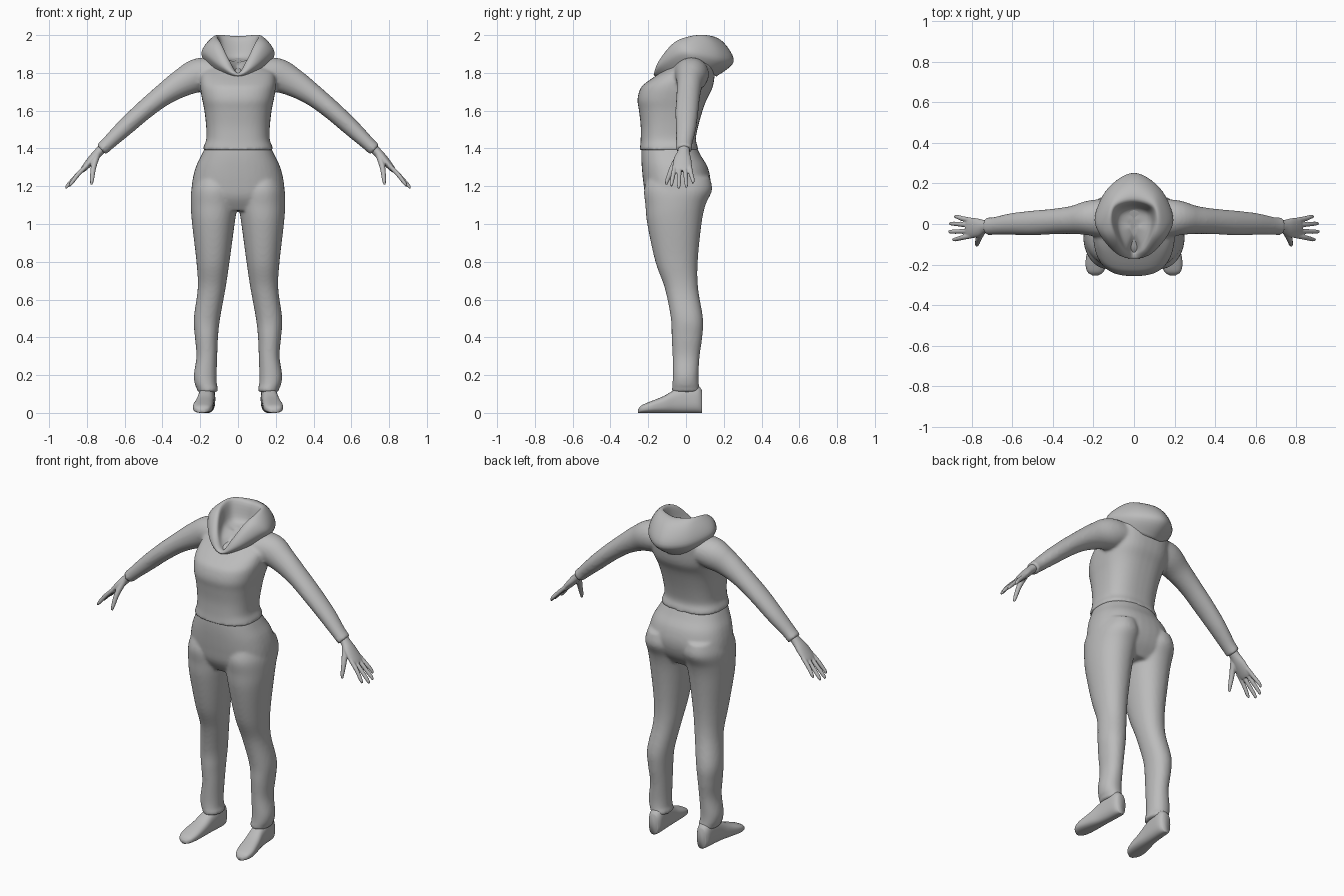
import bpy, bmesh, math
from mathutils import Vector

GREY = bpy.data.materials.new("plain grey")
GREY.diffuse_color = (0.5, 0.5, 0.5, 1)


def spline(keys, steps, closed=False):
    """Catmull-Rom resampling of equal-length tuples."""
    n, out = len(keys), []
    pick = (lambda i: keys[i % n]) if closed else (lambda i: keys[min(max(i, 0), n - 1)])
    for i in range(n if closed else n - 1):
        for s in range(steps):
            t = s / steps
            out.append(tuple(0.5 * (2 * b + (c - a) * t + (2 * a - 5 * b + 4 * c - d) * t * t
                                    + (3 * b - a - 3 * c + d) * t ** 3)
                             for a, b, c, d in zip(pick(i - 1), pick(i), pick(i + 1), pick(i + 2))))
    return out if closed else out + [tuple(keys[-1])]


def skin(bm, loops):
    """Bridge closed loops of points and cap both ends."""
    rows = [[bm.verts.new(p) for p in loop] for loop in loops]
    n = len(rows[0])
    for a, b in zip(rows, rows[1:]):
        for i in range(n):
            bm.faces.new((a[i], a[(i + 1) % n], b[(i + 1) % n], b[i]))
    bm.faces.new(rows[0][::-1])
    bm.faces.new(rows[-1])


def ring(c, u, v, power=2.0, n=40):
    """Superellipse around c with half axes u and v."""
    pts = []
    for i in range(n):
        a = 2 * math.pi * i / n
        x, y = math.cos(a), math.sin(a)
        e = 2 / power
        pts.append(c + u * math.copysign(abs(x) ** e, x) + v * math.copysign(abs(y) ** e, y))
    return pts


def column(bm, keys, power, side=1):
    """Upright body section: z, x min, x max, y front, y back, tilt."""
    loops = []
    for z, x0, x1, y0, y1, k in spline(keys, 5):
        h = (y1 - y0) / 2
        loops.append(ring(Vector((side * (x0 + x1) / 2, (y0 + y1) / 2, z)),
                          Vector(((x1 - x0) / 2, 0, 0)), Vector((0, h, h * k)), power))
    skin(bm, loops)


def tube(bm, keys, side, n=24):
    """Limb along a path: x, y, z, depth radius, thickness radius."""
    pts = spline(keys, 5)
    cos = [Vector((side * p[0], p[1], p[2])) for p in pts]
    loops = []
    for i, p in enumerate(pts):
        t = (cos[min(i + 1, len(cos) - 1)] - cos[max(i - 1, 0)]).normalized()
        v = t.cross(Vector((0, 1, 0))).normalized()
        loops.append(ring(cos[i], v.cross(t) * p[3], v * p[4], 2, n))
    skin(bm, loops)


def finish(bm, name, voxel=0, smooth=0):
    bmesh.ops.recalc_face_normals(bm, faces=bm.faces)
    me = bpy.data.meshes.new(name)
    bm.to_mesh(me)
    bm.free()
    me.materials.append(GREY)
    for f in me.polygons:
        f.use_smooth = True
    ob = bpy.data.objects.new(name, me)
    bpy.context.collection.objects.link(ob)
    if voxel:
        m = ob.modifiers.new("fuse", 'REMESH')
        m.mode, m.voxel_size, m.use_smooth_shade = 'VOXEL', voxel, True
        m = ob.modifiers.new("soften", 'SMOOTH')
        m.factor, m.iterations = 0.5, smooth
    return ob


# Sweater: torso and both sleeves fused together
bm = bmesh.new()
torso = [(1.39, .186, -.246, .064, 0), (1.41, .182, -.243, .062, 0), (1.45, .168, -.240, .052, 0),
         (1.52, .169, -.240, .065, 0), (1.60, .178, -.249, .088, 0), (1.66, .190, -.257, .110, 0),
         (1.72, .200, -.240, .140, 0), (1.77, .200, -.207, .152, .1), (1.82, .185, -.167, .155, .25),
         (1.855, .130, -.120, .120, .35)]
column(bm, [(z, -w, w, f, b, k) for z, w, f, b, k in torso], 2.6)
for s in (-1, 1):
    tube(bm, [(.08, .02, 1.80, .10, .07), (.20, .03, 1.79, .09, .09), (.30, .02, 1.745, .07, .074),
              (.40, .012, 1.68, .063, .058), (.50, .005, 1.60, .061, .051), (.60, 0, 1.51, .054, .046),
              (.69, -.01, 1.425, .044, .037), (.724, -.01, 1.393, .045, .036)], s)
finish(bm, "sweater", .009, 6)

# Hood: half-loops from the underside, over the rim, down into the lining
hood = [
    [(0, -.14, 1.77), (.08, -.10, 1.79), (.15, -.02, 1.83), (.16, .05, 1.83), (.10, .13, 1.80), (0, .16, 1.78)],
    [(0, -.168, 1.785), (.09, -.14, 1.83), (.175, -.04, 1.90), (.19, .05, 1.90), (.125, .18, 1.87), (0, .252, 1.86)],
    [(0, -.168, 1.795), (.075, -.145, 1.86), (.14, -.06, 1.95), (.155, .04, 1.97), (.11, .15, 1.96), (0, .195, 1.965)],
    [(0, -.15, 1.80), (.05, -.13, 1.87), (.09, -.06, 1.955), (.11, .02, 1.99), (.09, .09, 1.998), (0, .115, 1.99)],
    [(0, -.12, 1.80), (.035, -.10, 1.845), (.07, -.04, 1.88), (.08, .02, 1.89), (.06, .06, 1.89), (0, .08, 1.89)],
    [(0, -.06, 1.84), (.01, -.04, 1.85), (.02, -.02, 1.86), (.02, 0, 1.86), (.01, .02, 1.865), (0, .03, 1.865)],
]
cols = [spline(h + [(-x, y, z) for x, y, z in h[-2:0:-1]], 6, True) for h in hood]
bm = bmesh.new()
skin(bm, list(zip(*[spline(c, 6) for c in zip(*cols)])))
finish(bm, "hood")

# Trousers: pelvis and both legs fused together
bm = bmesh.new()
hips = [(1.41, .172, -.236, .055), (1.36, .196, -.237, .080), (1.30, .224, -.234, .115),
        (1.22, .243, -.226, .130), (1.14, .245, -.212, .110), (1.07, .225, -.17, .06)]
column(bm, [(z, -w, w, f, b, 0) for z, w, f, b in hips], 2.4)
legs = [(1.25, .02, .225, -.20, .125), (1.18, .004, .247, -.222, .138), (1.10, .004, .250, -.215, .103),
        (1.0, .018, .243, -.205, .082), (.8, .045, .220, -.162, .062), (.66, .066, .213, -.112, .064),
        (.5, .095, .234, -.080, .090), (.4, .106, .228, -.076, .086), (.3, .110, .220, -.071, .072),
        (.2, .113, .234, -.070, .066), (.15, .112, .228, -.072, .068), (.13, .106, .218, -.074, .072),
        (.11, .108, .216, -.074, .072)]
for s in (-1, 1):
    column(bm, [(*r, 0) for r in legs], 2.15, s)
finish(bm, "trousers", .009, 6)

for s, side in ((-1, "left"), (1, "right")):
    # Shoe: lofted from toe to heel on a flat sole
    bm = bmesh.new()
    shoe = [(-.253, .190, .015, .02), (-.235, .190, .040, .040), (-.19, .187, .052, .060),
            (-.12, .178, .049, .088), (-.06, .170, .044, .122), (0, .165, .043, .145),
            (.06, .162, .041, .145), (.085, .162, .028, .12)]
    skin(bm, [ring(Vector((s * x, y, h / 2)), Vector((w, 0, 0)), Vector((0, 0, h / 2)), 2.6)
              for y, x, w, h in spline(shoe, 4)])
    finish(bm, side + "_shoe")

    # Hand: palm, four fingers and a thumb
    bm = bmesh.new()
    tube(bm, [(.70, -.01, 1.42, .030, .024), (.735, -.012, 1.383, .032, .024), (.77, -.018, 1.345, .046, .023),
              (.81, -.02, 1.30, .050, .017), (.825, -.02, 1.282, .040, .012)], s)
    for y0, y1, x, z in ((.018, .036, .885, 1.215), (-.007, .002, .908, 1.193),
                         (-.034, -.038, .912, 1.188), (-.058, -.076, .893, 1.200)):
        tube(bm, [(.80, y0, 1.31, .013, .012), (.845, (y0 + y1) / 2, 1.265, .012, .012),
                  (x - .012, y1, z + .018, .010, .010), (x, y1, z, .005, .005)], s, 12)
    tube(bm, [(.745, -.03, 1.37, .020, .018), (.765, -.070, 1.30, .016, .015),
              (.773, -.098, 1.235, .011, .011), (.776, -.105, 1.208, .006, .006)], s, 12)
    finish(bm, side + "_hand", .004, 3)
